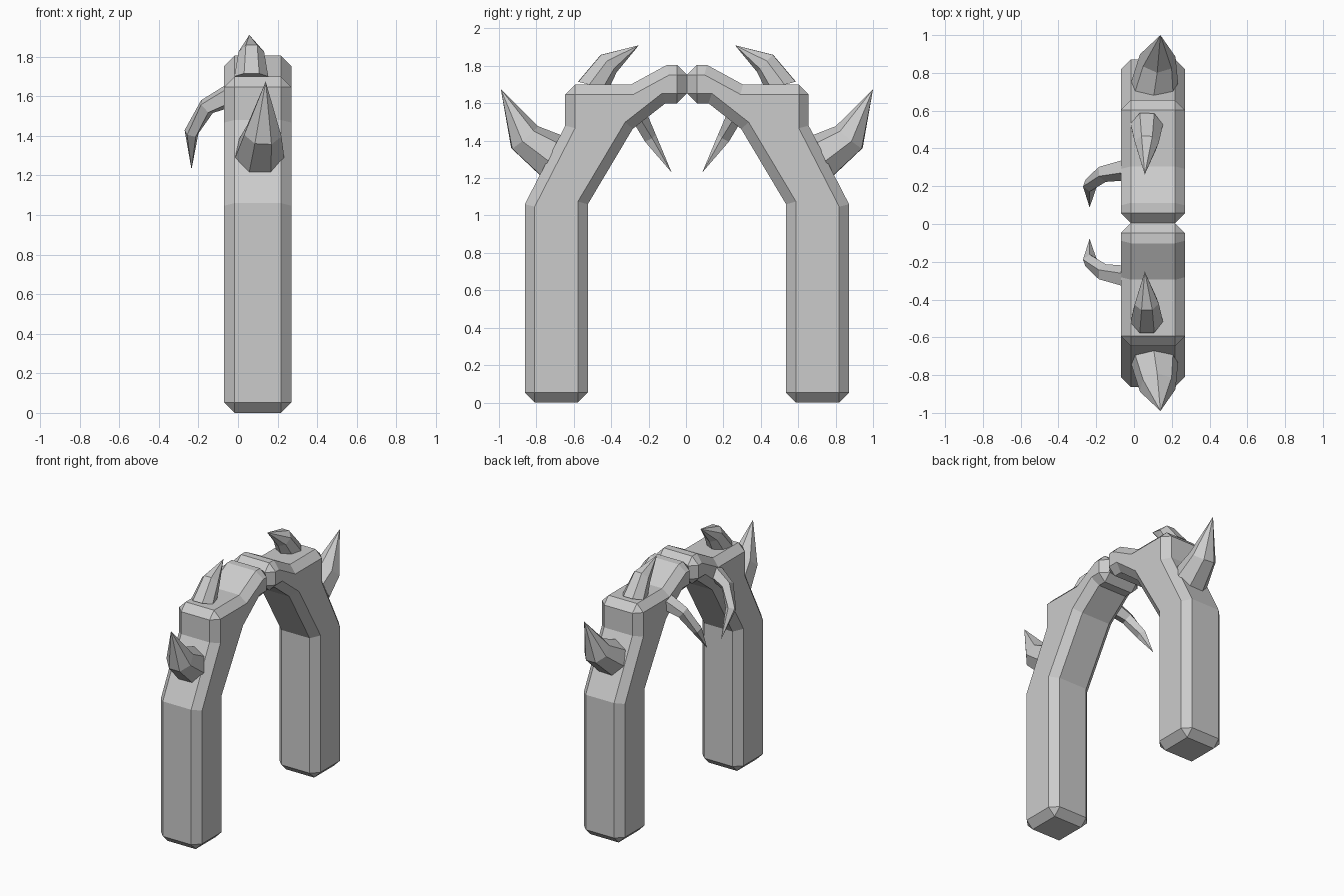
import bpy, bmesh, math
from mathutils import Vector

cube = bpy.data.objects.get("Cube")
if cube:
    bpy.data.objects.remove(cube, do_unlink=True)

MID_Y = 0.005          # plane between the two halves
LEFT, RIGHT = 0.27, -0.07

stone = bpy.data.materials.new("pale_grey_stone")
stone.use_nodes = True
GREY = (0.6, 0.6, 0.6, 1)
stone.diffuse_color = GREY
stone.node_tree.nodes["Principled BSDF"].inputs["Base Color"].default_value = GREY


def finish(name, bm):
    bmesh.ops.recalc_face_normals(bm, faces=bm.faces[:])
    mesh = bpy.data.meshes.new(name)
    bm.to_mesh(mesh)
    bm.free()
    mesh.materials.append(stone)
    obj = bpy.data.objects.new(name, mesh)
    bpy.context.scene.collection.objects.link(obj)
    return obj


def half_arch(name, side):
    # side profile (y, z) extruded across x, then chamfered at its sharp edges
    profile = [(0.53, 0), (0.867, 0), (0.867, 1.06), (0.651, 1.48), (0.651, 1.70),
               (0.30, 1.70), (0.107, 1.805), (0, 1.805), (0, 1.60), (0.115, 1.60),
               (0.29, 1.463), (0.53, 1.06)]
    bm = bmesh.new()
    face = bm.faces.new([bm.verts.new((RIGHT, MID_Y + side * y, z)) for y, z in profile])
    new = bmesh.ops.extrude_face_region(bm, geom=[face])["geom"]
    bmesh.ops.translate(bm, vec=(LEFT - RIGHT, 0, 0),
                        verts=[v for v in new if isinstance(v, bmesh.types.BMVert)])
    obj = finish(name, bm)
    bevel = obj.modifiers.new("chamfer", "BEVEL")
    bevel.width = 0.053
    bevel.segments = 1
    bevel.limit_method = "ANGLE"
    bevel.angle_limit = math.radians(60)


def horn(name, side, root, rings, tip, sides, turn):
    # rings of (centre, radius) along a bent path, closed to a point
    def place(p):
        return Vector((p[0], MID_Y + side * p[1], p[2]))
    points = [Vector(c) for c, r in rings] + [Vector(tip)]
    bm = bmesh.new()
    loops = []
    for i, (centre, radius) in enumerate(rings):
        if i == 0:
            axis = Vector(root).normalized()
        else:
            axis = ((points[i] - points[i - 1]).normalized()
                    + (points[i + 1] - points[i]).normalized()).normalized()
        guide = Vector((1, 0, 0)) if abs(axis.x) < 0.5 else Vector((0, 1, 0))
        u = (guide - axis * guide.dot(axis)).normalized()
        if guide.y:
            u = -u.cross(axis)
        v = axis.cross(u)
        loop = []
        for k in range(sides):
            a = turn + math.tau * k / sides
            p = points[i] + radius * (u * math.cos(a) + v * math.sin(a))
            loop.append(bm.verts.new(place(p)))
        loops.append(loop)
    bm.faces.new(loops[0])
    for low, high in zip(loops, loops[1:]):
        for k in range(sides):
            n = (k + 1) % sides
            bm.faces.new((low[k], low[n], high[n], high[k]))
    end = bm.verts.new(place(tip))
    for k in range(sides):
        bm.faces.new((loops[-1][k], loops[-1][(k + 1) % sides], end))
    finish(name, bm)


for label, side in (("front", -1), ("back", 1)):
    half_arch(label + "_half_arch", side)
    # large thorn on the outer slope
    horn(label + "_outer_thorn", side, (0, 0.9, 0.42),
         [((0.108, 0.73, 1.315), 0.128), ((0.125, 0.87, 1.415), 0.097)],
         (0.14, 0.995, 1.675), 7, 0.2)
    # horn on the shoulder, curling inward
    horn(label + "_top_horn", side, (0, -0.25, 0.95),
         [((0.067, 0.505, 1.695), 0.088), ((0.067, 0.42, 1.815), 0.066)],
         (0.057, 0.257, 1.91), 7, 0.2)
    # thin claw on the right face, bending down
    horn(label + "_side_claw", side, (-1, 0, -0.3),
         [((-0.05, 0.285, 1.60), 0.06), ((-0.16, 0.262, 1.545), 0.046),
          ((-0.235, 0.20, 1.415), 0.038)],
         (-0.235, 0.082, 1.23), 5, 0.3)
